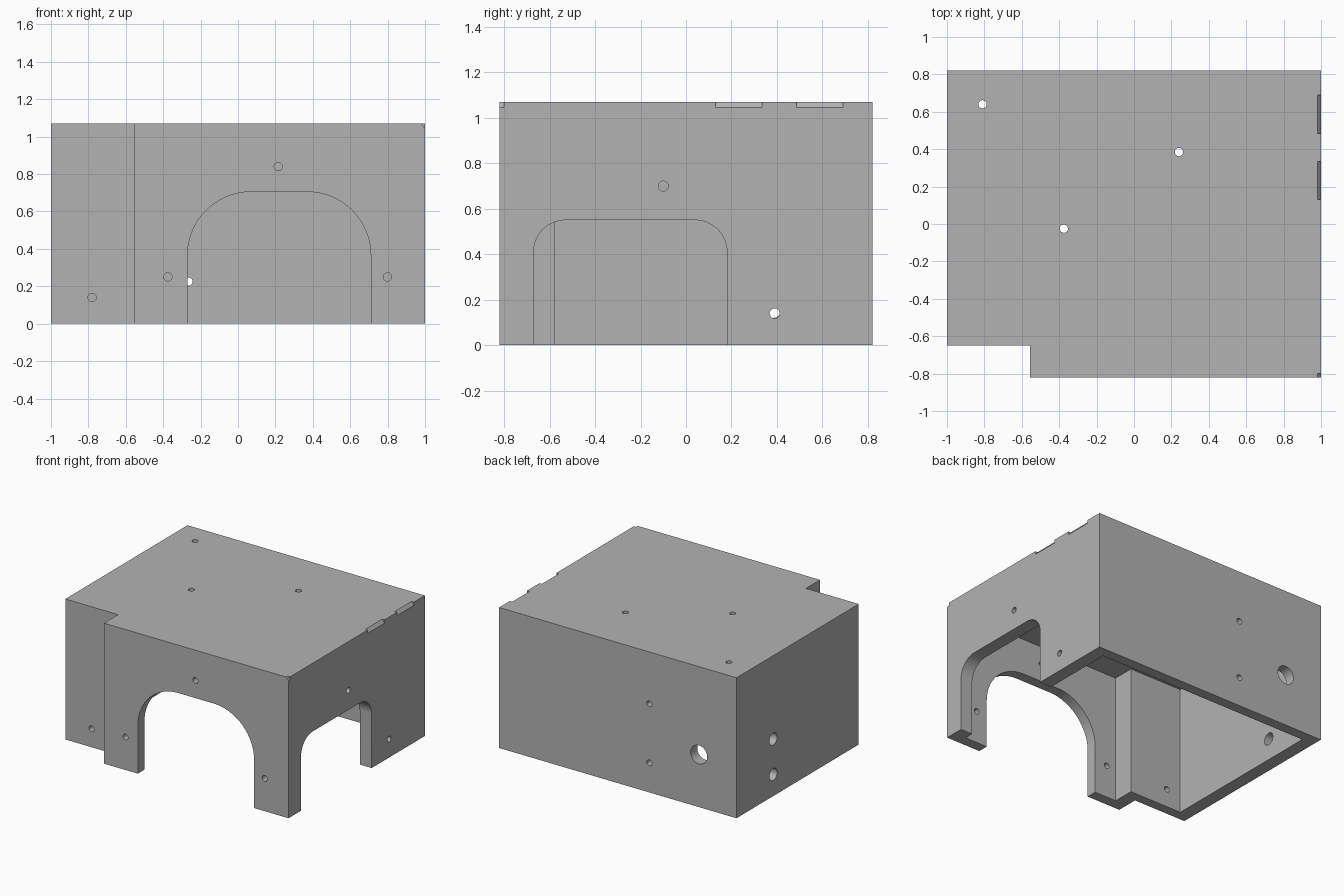
import bpy, bmesh, math
from mathutils import Vector

if "Cube" in bpy.data.objects:
    bpy.data.objects.remove(bpy.data.objects["Cube"], do_unlink=True)

grey = bpy.data.materials.new("plain_grey")
grey.use_nodes = True
colour = (0.45, 0.45, 0.45, 1)
grey.diffuse_color = colour
grey.node_tree.nodes["Principled BSDF"].inputs["Base Color"].default_value = colour

# Turns a flat profile point plus a depth into a 3D point
PLACE = {
    "x": lambda a, b, d: Vector((d, a, b)),
    "y": lambda a, b, d: Vector((a, d, b)),
    "z": lambda a, b, d: Vector((a, b, d)),
}


def prism(name, profile, axis, low, high):
    bm = bmesh.new()
    base = bm.faces.new([bm.verts.new(PLACE[axis](a, b, low)) for a, b in profile])
    out = bmesh.ops.extrude_face_region(bm, geom=[base])
    moved = [v for v in out["geom"] if isinstance(v, bmesh.types.BMVert)]
    bmesh.ops.translate(bm, verts=moved, vec=PLACE[axis](0, 0, high - low))
    bmesh.ops.recalc_face_normals(bm, faces=bm.faces)
    mesh = bpy.data.meshes.new(name)
    bm.to_mesh(mesh)
    bm.free()
    mesh.materials.append(grey)
    obj = bpy.data.objects.new(name, mesh)
    bpy.context.collection.objects.link(obj)
    return obj


def cut(target, cutter):
    cutter.hide_render = True
    mod = target.modifiers.new("cut", "BOOLEAN")
    mod.operation = "DIFFERENCE"
    mod.solver = "EXACT"
    mod.object = cutter
    bpy.context.view_layer.objects.active = target
    bpy.ops.object.modifier_apply(modifier=mod.name)
    bpy.data.objects.remove(cutter, do_unlink=True)


def arch(left, right, top, radius, steps=16):
    points = [(left, -0.1)]
    for centre, start in ((left + radius, math.pi), (right - radius, math.pi / 2)):
        for i in range(steps + 1):
            t = start - math.pi / 2 * i / steps
            points.append((centre + radius * math.cos(t), top - radius + radius * math.sin(t)))
    return points + [(right, -0.1)]


def circle(a, b, radius, sides=32):
    return [(a + radius * math.cos(math.tau * i / sides),
             b + radius * math.sin(math.tau * i / sides)) for i in range(sides)]


def plan(x0, x1, y0, y1, notch_x, notch_y):
    return [(x0, notch_y), (notch_x, notch_y), (notch_x, y0), (x1, y0), (x1, y1), (x0, y1)]


# Notched shell, open underneath
TOP = 1.07
cover = prism("cover_shell", plan(-1, 1, -0.82, 0.82, -0.555, -0.65), "z", 0, TOP)
cut(cover, prism("cavity", plan(-0.9, 0.9, -0.74, 0.74, -0.455, -0.575), "z", -0.1, TOP - 0.09))

# Arched openings in the front and the side
cut(cover, prism("front_arch", arch(-0.27, 0.71, 0.705, 0.34), "y", -0.9, -0.65))
cut(cover, prism("side_arch", arch(-0.67, 0.18, 0.55, 0.14), "x", 0.8, 1.1))

# Round holes: axis, depth range, radius, centres
SMALL = 0.022
holes = [
    ("y", -0.9, -0.5, SMALL, [(-0.78, 0.14), (-0.375, 0.25), (0.8, 0.25), (0.215, 0.84)]),
    ("y", 0.6, 0.9, SMALL, [(-0.265, 0.225), (-0.265, 0.675)]),
    ("y", 0.6, 0.9, 0.07, [(-0.683, 0.4)]),
    ("x", 0.8, 1.1, SMALL, [(-0.1, 0.7), (0.39, 0.14)]),
    ("x", -1.1, -0.8, 0.046, [(0.378, 0.165), (0.378, 0.435)]),
    ("z", 0.9, 1.2, SMALL, [(-0.81, 0.64), (0.24, 0.385), (-0.375, -0.025)]),
]
for axis, low, high, radius, centres in holes:
    for a, b in centres:
        cut(cover, prism("hole", circle(a, b, radius), axis, low, high))

# Short bevelled nicks along the top side edge
nick = [(0.96, TOP + 0.025), (1.02, TOP - 0.05), (1.05, TOP + 0.05)]
for low, high in ((-0.9, -0.8), (0.13, 0.335), (0.485, 0.69)):
    cut(cover, prism("edge_nick", nick, "y", low, high))

# Smooth the curved walls, keep the corners sharp
bpy.ops.object.select_all(action="DESELECT")
cover.select_set(True)
bpy.context.view_layer.objects.active = cover
bpy.ops.object.shade_smooth_by_angle(angle=math.radians(30))
